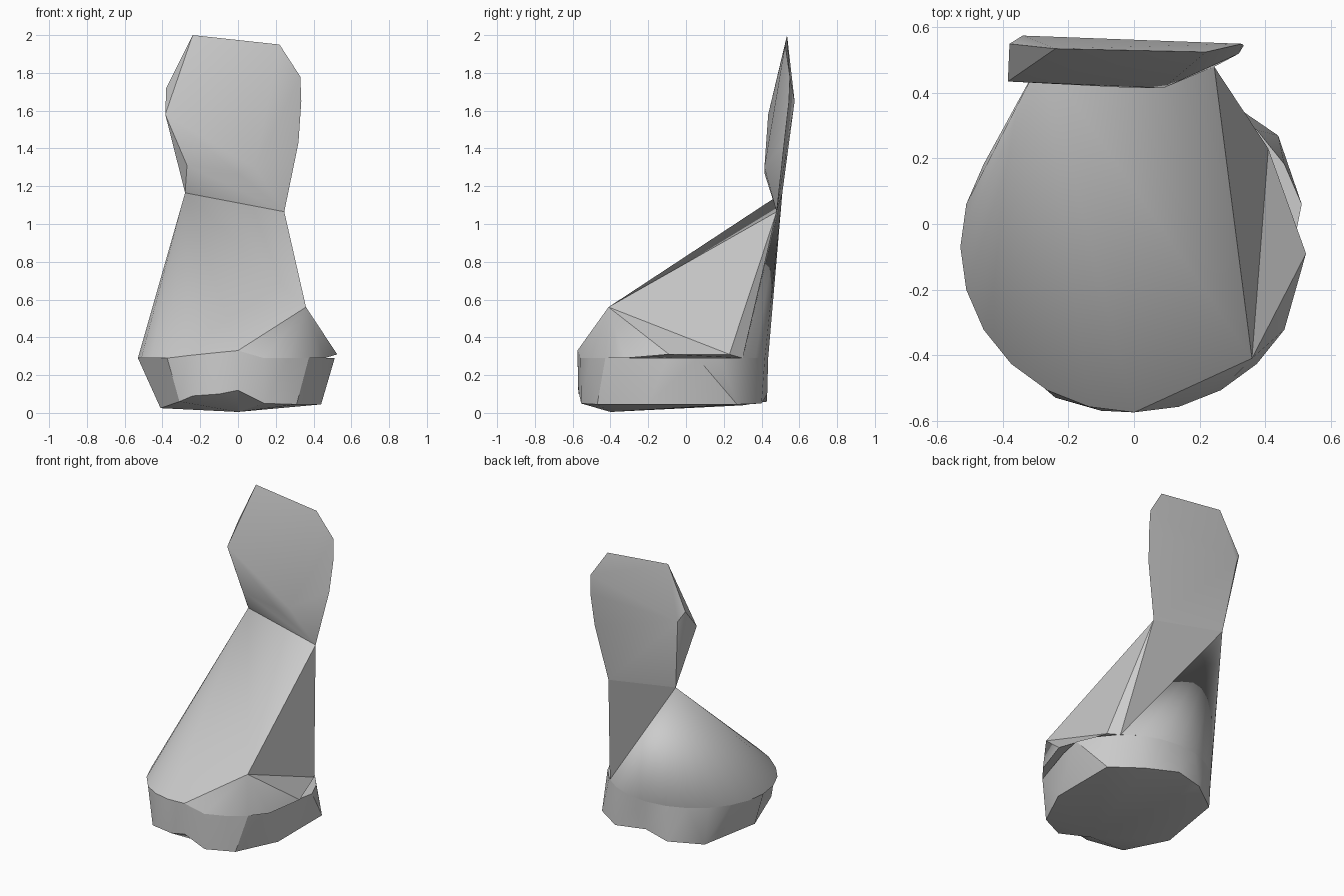
import bpy
import bmesh
from math import sin, cos, radians, atan2, tau
from mathutils import Vector

cube = bpy.data.objects.get("Cube")
if cube:
    bpy.data.objects.remove(cube, do_unlink=True)

# One plain grey for the whole model
grey = bpy.data.materials.new("plain_grey")
grey.use_nodes = True
shade = (0.6, 0.6, 0.6, 1)
grey.diffuse_color = shade
grey.node_tree.nodes["Principled BSDF"].inputs["Base Color"].default_value = shade


def finish(bm, name, smooth_angle):
    """Turn a bmesh into a shaded object."""
    bmesh.ops.recalc_face_normals(bm, faces=bm.faces[:])
    mesh = bpy.data.meshes.new(name)
    bm.to_mesh(mesh)
    bm.free()
    mesh.materials.append(grey)
    obj = bpy.data.objects.new(name, mesh)
    bpy.context.collection.objects.link(obj)
    bpy.ops.object.select_all(action="DESELECT")
    obj.select_set(True)
    bpy.context.view_layer.objects.active = obj
    bpy.ops.object.shade_smooth_by_angle(angle=radians(smooth_angle))
    return obj


def rim_point(degrees):
    """Point on the round rim, raised a little at the very front."""
    a = radians(degrees)
    lift = max(0, 1 - abs(degrees - 270) / 45) * 0.04 if degrees <= 270 else 0
    return Vector((0.53 * cos(a), -0.07 + 0.505 * sin(a), 0.29 + lift))


def turn(p):
    """Angle of a point around the base axis."""
    return atan2(p[1] + 0.07, p[0]) % tau


# Shared corner points
left_neck = Vector((-0.28, 0.51, 1.165))
right_neck = Vector((0.245, 0.48, 1.065))
front_peak = Vector((0.36, -0.41, 0.56))
side_corner = Vector((0.525, -0.09, 0.31))
rear_corner = Vector((0.41, 0.23, 0.31))
back_corner = Vector((0.36, 0.3, 0.29))

# Body: fans of faces from the neck and the front peak down to the rim
arc = [rim_point(d) for d in range(60, 331, 15)]
rim = [back_corner] + arc + [side_corner, rear_corner]
front = 1 + (270 - 60) // 15

bm = bmesh.new()
ring = [bm.verts.new(p) for p in rim]
neck_l, neck_r, peak = [bm.verts.new(p) for p in (left_neck, right_neck, front_peak)]
for i in range(len(ring) - 1):
    tip = neck_l if i < front else peak
    bm.faces.new((tip, ring[i], ring[i + 1]))
bm.faces.new((neck_l, ring[front], peak))
bm.faces.new((neck_l, peak, neck_r))
bm.faces.new((neck_r, peak, ring[-1]))
bm.faces.new((neck_r, ring[-1], ring[0]))
bm.faces.new((neck_l, neck_r, ring[0]))
bm.faces.new(ring[::-1])
finish(bm, "body", 25)

# Base: rim with two cut-off sides, zipped to an irregular foot outline
upper = [rim_point(d) for d in range(15, 316, 15) if not 180 < d < 225]
upper.append(Vector((0.48, -0.1, 0.29)))
lower = [
    (0.44, 0.27, 0.045), (0.25, 0.4, 0.05), (0, 0.43, 0.1), (-0.16, 0.43, 0.06),
    (-0.35, 0.3, 0.04), (-0.41, -0.15, 0.025), (-0.31, -0.47, 0.06),
    (-0.24, -0.53, 0.09), (-0.1, -0.57, 0.1), (0, -0.57, 0.12), (0.14, -0.555, 0.05),
    (0.31, -0.47, 0.045), (0.44, -0.2, 0.045),
]
upper.sort(key=turn)
lower.sort(key=turn)

bm = bmesh.new()
up = [bm.verts.new(p) for p in upper]
low = [bm.verts.new(p) for p in lower]
i = j = 0
while i < len(up) or j < len(low):
    u, l = up[i % len(up)], low[j % len(low)]
    next_u, next_l = up[(i + 1) % len(up)], low[(j + 1) % len(low)]
    turn_u = turn(next_u.co) + tau * (i + 1 >= len(up))
    turn_l = turn(next_l.co) + tau * (j + 1 >= len(low))
    if j >= len(low) or (i < len(up) and turn_u <= turn_l):
        bm.faces.new((u, next_u, l))
        i += 1
    else:
        bm.faces.new((u, next_l, l))
        j += 1
foot = bm.verts.new((0, -0.4, 0.005))
for k, v in enumerate(low):
    bm.faces.new((foot, low[k - 1], v))
bm.faces.new(up)
finish(bm, "base", 25)

# Back panel: thin faceted slab bulging forward near its foot
panel = [
    left_neck, right_neck,
    (-0.24, 0.535, 2), (0.22, 0.525, 1.95),
    (0.33, 0.55, 1.78), (0.335, 0.545, 1.65), (0.32, 0.52, 1.43),
    (-0.385, 0.435, 1.58), (-0.38, 0.55, 1.72), (-0.34, 0.575, 1.65),
    (-0.27, 0.435, 1.31), (0, 0.415, 1.27), (0.09, 0.415, 1.3),
]
bm = bmesh.new()
for p in panel:
    bm.verts.new(p)
hull = bmesh.ops.convex_hull(bm, input=bm.verts[:])
spare = [v for v in hull["geom_interior"] if isinstance(v, bmesh.types.BMVert)]
bmesh.ops.delete(bm, geom=spare, context="VERTS")
finish(bm, "back_panel", 30)
